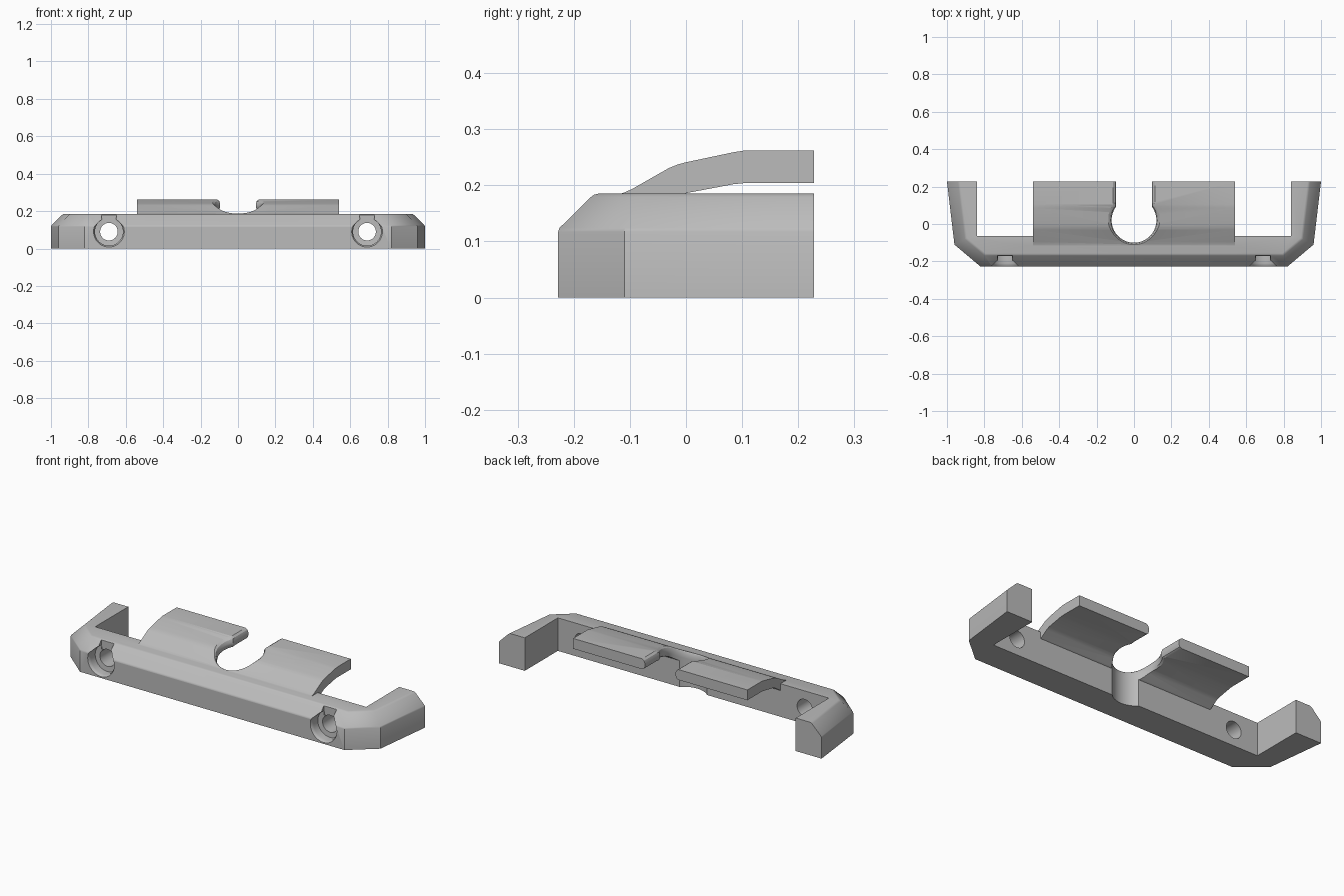
import bpy, bmesh, math

cube = bpy.data.objects.get("Cube")
if cube:
    bpy.data.objects.remove(cube, do_unlink=True)

grey = bpy.data.materials.new("plain grey")
grey.use_nodes = True
grey.diffuse_color = (0.5, 0.5, 0.5, 1)
grey.node_tree.nodes["Principled BSDF"].inputs["Base Color"].default_value = (0.5, 0.5, 0.5, 1)


def loft(name, rings):
    """Closed solid through matching rings of points."""
    bm = bmesh.new()
    loops = [[bm.verts.new(p) for p in ring] for ring in rings]
    for a, b in zip(loops, loops[1:]):
        for i in range(len(a)):
            j = (i + 1) % len(a)
            bm.faces.new((a[i], a[j], b[j], b[i]))
    bm.faces.new(loops[0])
    bm.faces.new(loops[-1])
    bmesh.ops.recalc_face_normals(bm, faces=bm.faces)
    mesh = bpy.data.meshes.new(name)
    bm.to_mesh(mesh)
    bm.free()
    obj = bpy.data.objects.new(name, mesh)
    bpy.context.collection.objects.link(obj)
    mesh.materials.append(grey)
    return obj


def combine(obj, other, operation):
    """Apply a boolean and remove the helper."""
    other.hide_render = True
    mod = obj.modifiers.new("cut", 'BOOLEAN')
    mod.operation, mod.object, mod.solver = operation, other, 'EXACT'
    bpy.context.view_layer.objects.active = obj
    bpy.ops.object.modifier_apply(modifier=mod.name)
    bpy.data.objects.remove(other, do_unlink=True)


def interp(points, y):
    if y <= points[0][0]:
        return points[0][1]
    for (a, za), (b, zb) in zip(points, points[1:]):
        if y <= b:
            return za + (zb - za) * (y - a) / (b - a)
    return points[-1][1]


# Bar with two arms: outer outline, chamfered towards the top
BACK = 0.228
outer = [(0.82, -BACK), (0.96, -0.11), (1.0, BACK)]
inset = [(0.796, -0.163), (0.8985, -0.077), (0.935, BACK)]
inner = [(0.84, BACK), (0.84, -0.065)]


def bar_ring(t, z):
    half = [(a + (c - a) * t, b + (d - b) * t) for (a, b), (c, d) in zip(outer, inset)] + inner
    return [(x, y, z) for x, y in half] + [(-x, y, z) for x, y in reversed(half)]


bracket = loft("bracket", [bar_ring(0, 0), bar_ring(0, 0.117), bar_ring(0.04, 0.124),
                           bar_ring(0.9, 0.179), bar_ring(0.98, 0.183), bar_ring(1.1, 0.185)])

# Raised clip plate, swept along x
top = [(-0.125, 0.183), (-0.11, 0.187), (-0.095, 0.194), (-0.03, 0.231), (-0.015, 0.237),
       (0.0, 0.241), (0.085, 0.259), (0.105, 0.262), (BACK, 0.262)]
under = [(-0.1, 0.13), (-0.06, 0.15), (-0.02, 0.177), (0.0, 0.186), (0.085, 0.202),
         (0.105, 0.204), (BACK, 0.204)]
section = top + under[::-1]
clip = loft("clip", [[(x, y, z) for y, z in section] for x in (-0.54, 0.54)])
combine(bracket, clip, 'UNION')


# Keyhole opening with rounded lips that follow the clip plate
def keyhole_ring(offset, height, only_clip):
    ring = []
    r, half, cy, steps = 0.12, 0.095, 0.02, 40
    start = math.acos(half / r)
    outline = [(half, 0.3, 1, 0), (half, 0.12, 1, 0)]
    for i in range(steps + 1):
        a = start - (math.pi + 2 * start) * i / steps
        outline.append((r * math.cos(a), cy + r * math.sin(a), math.cos(a), math.sin(a)))
    outline += [(-half, 0.12, -1, 0), (-half, 0.3, -1, 0)]
    for x, y, nx, ny in outline:
        o = offset * (min(1, max(0, (y + 0.03) / 0.08)) if only_clip else 1)
        ring.append((x + nx * o, y + ny * o, height(y)))
    return ring


def above(d):
    return lambda y: interp(top, y) + d


def below(d):
    return lambda y: interp(under, y) + d


keyhole = loft("keyhole_cutter", [
    keyhole_ring(0.02, lambda y: -0.1, True), keyhole_ring(0.02, below(-0.002), True),
    keyhole_ring(0.006, below(0.006), True), keyhole_ring(0, below(0.02), True),
    keyhole_ring(0, above(-0.022), False), keyhole_ring(0.006, above(-0.008), False),
    keyhole_ring(0.022, above(0.003), False), keyhole_ring(0.022, lambda y: 0.5, False)])
combine(bracket, keyhole, 'DIFFERENCE')


# Screw holes with counterbores and an open slot above
def round_ring(x, y, r):
    n = 40
    return [(x + r * math.cos(2 * math.pi * i / n), y, 0.09 + r * math.sin(2 * math.pi * i / n))
            for i in range(n)]


for x in (-0.69, 0.69):
    hole = loft("hole_cutter", [round_ring(x, y, r) for y, r in (
        (-0.3, 0.083), (-0.229, 0.083), (-0.22, 0.077), (-0.21, 0.075),
        (-0.172, 0.075), (-0.17, 0.047), (0.0, 0.047))])
    combine(bracket, hole, 'DIFFERENCE')
    slot = loft("slot_cutter", [[(x - w, y, z), (x + w, y, z), (x + w, -0.168, z), (x - w, -0.168, z)]
                                for y, w, z in ((-0.3, 0.036, 0.13), (-0.3, 0.046, 0.25))])
    combine(bracket, slot, 'DIFFERENCE')

# Smooth the curved walls, keep the hard edges
bpy.ops.object.select_all(action='DESELECT')
bracket.select_set(True)
bpy.context.view_layer.objects.active = bracket
bpy.ops.object.shade_smooth_by_angle(angle=math.radians(30))
